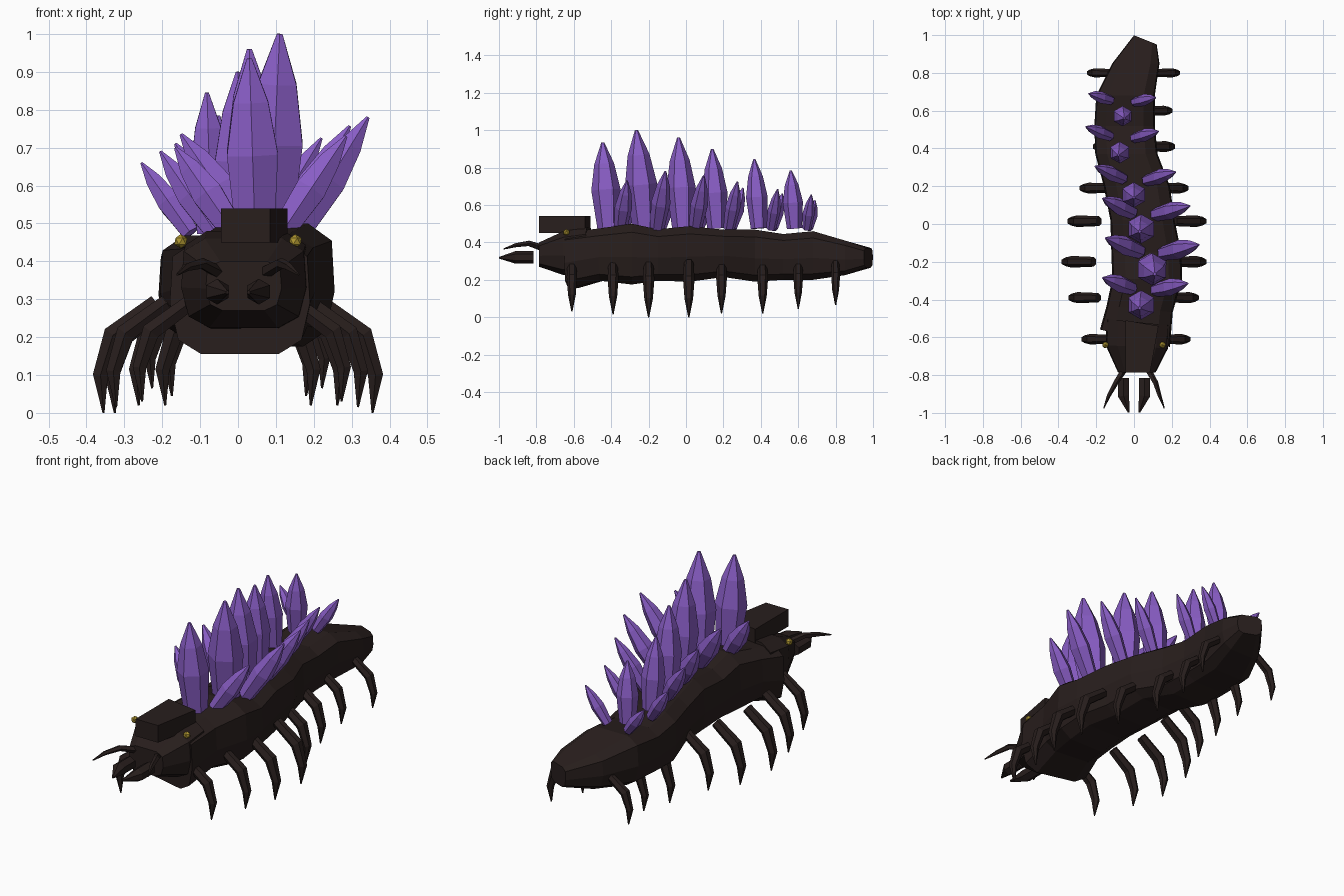
import bpy, bmesh, math
from mathutils import Vector


def material(name, col):
    m = bpy.data.materials.new(name)
    m.diffuse_color = (*col, 1)
    return m


SHELL = material("dark brown shell", (0.021, 0.013, 0.012))
CRYSTAL = material("purple crystal", (0.25, 0.11, 0.56))
EYE = material("yellow eye", (0.42, 0.30, 0.03))


def loft(name, rings, mat):
    """Skin a list of equally sized point rings and cap both ends."""
    bm = bmesh.new()
    loops = [[bm.verts.new(p) for p in r] for r in rings]
    n = len(loops[0])
    for a, b in zip(loops, loops[1:]):
        for i in range(n):
            j = (i + 1) % n
            bm.faces.new((a[i], a[j], b[j], b[i]))
    bm.faces.new(loops[0][::-1])
    bm.faces.new(loops[-1])
    bmesh.ops.recalc_face_normals(bm, faces=bm.faces)
    me = bpy.data.meshes.new(name)
    bm.to_mesh(me)
    bm.free()
    me.materials.append(mat)
    ob = bpy.data.objects.new(name, me)
    bpy.context.collection.objects.link(ob)
    return ob


HALF = [(0.55, -1), (0.88, -0.75), (1, -0.1), (0.96, 0.72), (0.62, 1)]
SECTION = HALF + [(-x, z) for x, z in reversed(HALF)]


def shell_ring(y, cx, hw, z0, z1, yaw=0.0):
    """Ten-sided cross-section of the shell, optionally turned about z."""
    return [(cx + u * hw, y + yaw * u * hw, (z0 + z1) / 2 + v * (z1 - z0) / 2)
            for u, v in SECTION]


def tube(name, pts, radii, mat, sides=6):
    """Tapered tube through the points, one radius per point."""
    pts = [Vector(p) for p in pts]
    rings = []
    for i, p in enumerate(pts):
        d = (pts[min(i + 1, len(pts) - 1)] - pts[max(i - 1, 0)]).normalized()
        ref = Vector((0, 1, 0)) if abs(d.y) < 0.7 else Vector((0, 0, 1))
        s = d.cross(ref).normalized()
        t = d.cross(s)
        rings.append([p + radii[i] * (math.cos(a) * s + math.sin(a) * t)
                      for a in [math.tau * (k + 0.5) / sides for k in range(sides)]])
    return loft(name, rings, mat)


def crystal(name, base, tip, r):
    base, tip = Vector(base), Vector(tip)
    tube(name, [base.lerp(tip, f) for f in (0, 0.45, 0.75, 1)],
         [0.75 * r, r, 0.68 * r, 0.1 * r], CRYSTAL)


# Winding body: y, centre x, half width, bottom, top, yaw
loft("body", [shell_ring(*r) for r in [
    (-0.605, 0.005, 0.185, 0.155, 0.455, -0.25),
    (-0.45, 0.03, 0.175, 0.195, 0.475, -0.1),
    (-0.29, 0.07, 0.185, 0.175, 0.50),
    (-0.15, 0.065, 0.185, 0.195, 0.47),
    (0.02, 0.045, 0.17, 0.19, 0.487),
    (0.2, 0.015, 0.175, 0.215, 0.468),
    (0.37, -0.04, 0.165, 0.19, 0.468),
    (0.52, -0.05, 0.16, 0.20, 0.445),
    (0.68, -0.045, 0.155, 0.20, 0.46),
    (0.85, 0.01, 0.125, 0.225, 0.41),
    (0.975, 0.06, 0.06, 0.265, 0.37, -0.4)]], SHELL)

# Head
loft("head", [shell_ring(*r) for r in [
    (-0.52, 0.02, 0.165, 0.22, 0.48, -0.1),
    (-0.65, 0.015, 0.165, 0.225, 0.46, -0.05),
    (-0.785, 0.015, 0.10, 0.27, 0.40)]], SHELL)

# Block plate on top of the head
plate = [(-0.045, -0.785), (0.085, -0.785), (0.13, -0.54), (-0.045, -0.51)]
loft("head_plate", [[(x, y, z) for x, y in plate] for z in (0.45, 0.54)], SHELL)

for side, label in ((-1, "left"), (1, "right")):
    # Eye
    bpy.ops.mesh.primitive_ico_sphere_add(
        subdivisions=1, radius=0.019, location=(side * 0.151, -0.64, 0.453))
    eye = bpy.context.object
    eye.name = label + "_eye"
    eye.data.materials.append(EYE)

    # Mandible, pointing inward at the tip
    tube(label + "_mandible",
         [(side * 0.055, -0.815, 0.32), (side * 0.055, -0.91, 0.32),
          (side * 0.028, -0.998, 0.318)], [0.034, 0.034, 0.005], SHELL)

    # Antenna
    tube(label + "_antenna",
         [(0.01 + side * 0.06, -0.765, 0.37), (0.008 + side * 0.105, -0.84, 0.395),
          (side * 0.135, -0.91, 0.385), (side * 0.16, -0.975, 0.365)],
         [0.018, 0.015, 0.011, 0.003], SHELL, 5)

    # Legs: y, outer x on the left, outer x on the right, tip height
    for i, (y, xl, xr, z) in enumerate([
            (-0.61, 0.28, 0.30, 0.03), (-0.39, 0.35, 0.345, 0.015),
            (-0.2, 0.385, 0.385, 0.0), (0.015, 0.355, 0.385, 0.0),
            (0.19, 0.29, 0.29, 0.02), (0.41, 0.22, 0.22, 0.02),
            (0.6, 0.20, 0.205, 0.045), (0.8, 0.25, 0.245, 0.065)]):
        x = xr if side > 0 else xl
        k = (0.3 - z) / 0.3
        path = [(0.17, 0.29), (0.055, 0.205), (0.022, 0.10), (0.03, 0.0)]
        tube(f"{label}_leg_{i + 1}",
             [(side * (x - k * dx), y, z + k * h) for dx, h in path],
             [0.026 * k, 0.031 * k, 0.023 * k, 0.003], SHELL)

# Crystal clusters: base x, base y, tip x/y/z, radius, left tip, right tip
clusters = [
    (0.045, -0.415, 0.03, -0.445, 0.935, 0.078, (-0.165, -0.285, 0.70), (0.285, -0.315, 0.73)),
    (0.085, -0.22, 0.11, -0.265, 1.0, 0.086, (-0.15, -0.075, 0.735), (0.343, -0.11, 0.78)),
    (0.045, -0.015, 0.03, -0.04, 0.96, 0.078, (-0.165, 0.135, 0.71), (0.295, 0.095, 0.757)),
    (-0.003, 0.165, 0.0, 0.14, 0.90, 0.068, (-0.205, 0.305, 0.69), (0.22, 0.275, 0.725)),
    (-0.07, 0.39, -0.082, 0.365, 0.845, 0.058, (-0.255, 0.515, 0.66), (0.13, 0.49, 0.685)),
    (-0.067, 0.58, -0.052, 0.56, 0.785, 0.054, (-0.24, 0.69, 0.625), (0.115, 0.67, 0.655))]
for i, (x, y, tx, ty, tz, r, left, right) in enumerate(clusters):
    crystal(f"main_crystal_{i + 1}", (x, y, 0.475), (tx, ty, tz), r)
    crystal(f"left_crystal_{i + 1}", (x - 0.055, y + 0.075, 0.475), left, 0.6 * r)
    crystal(f"right_crystal_{i + 1}", (x + 0.07, y + 0.065, 0.475), right, 0.6 * r)
